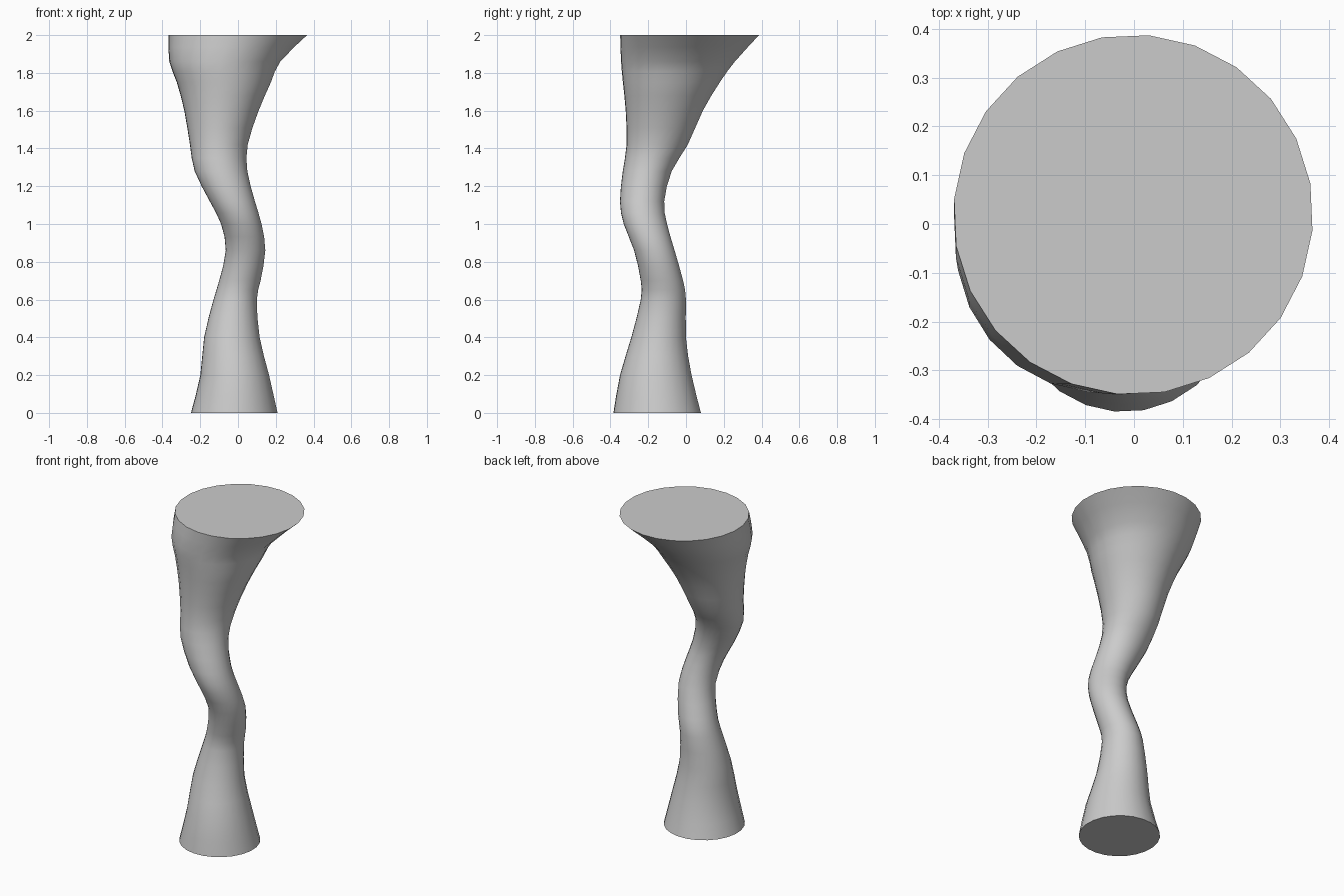
import bpy, bmesh, math

if "Cube" in bpy.data.objects:
    bpy.data.objects.remove(bpy.data.objects["Cube"])

SIDES = 24
# Sections: height, left and right limits in x, front and back limits in y
SECTIONS = [
    (0.0, -0.25, 0.21, -0.385, 0.08),
    (0.2, -0.20, 0.165, -0.35, 0.03),
    (0.4, -0.18, 0.115, -0.29, 0.0),
    (0.6, -0.13, 0.10, -0.24, 0.0),
    (0.7, -0.10, 0.12, -0.24, -0.015),
    (0.86, -0.065, 0.145, -0.275, -0.06),
    (1.0, -0.09, 0.125, -0.33, -0.10),
    (1.12, -0.15, 0.09, -0.35, -0.115),
    (1.28, -0.23, 0.05, -0.335, -0.075),
    (1.42, -0.255, 0.052, -0.315, 0.01),
    (1.6, -0.285, 0.11, -0.32, 0.09),
    (1.75, -0.325, 0.175, -0.335, 0.18),
    (1.86, -0.365, 0.225, -0.345, 0.26),
    (2.0, -0.37, 0.367, -0.35, 0.388),
]

# Plain grey
grey = bpy.data.materials.new("plain grey")
grey.use_nodes = True
color = (0.6, 0.6, 0.6, 1)
grey.diffuse_color = color
grey.node_tree.nodes["Principled BSDF"].inputs["Base Color"].default_value = color


def ring(bm, z, x0, x1, y0, y1):
    verts = []
    for i in range(SIDES):
        a = 2 * math.pi * i / SIDES - math.radians(5)
        verts.append(bm.verts.new(((x0 + x1) / 2 + (x1 - x0) / 2 * math.cos(a),
                                   (y0 + y1) / 2 + (y1 - y0) / 2 * math.sin(a), z)))
    return verts


def midway(s, k):
    # Smooth section halfway between section k and the next
    p, n = s[max(k - 1, 0)], s[min(k + 2, len(s) - 1)]
    return [(a + b) / 2 + ((a + b) / 2 - (c + d) / 2) / 8
            for a, b, c, d in zip(s[k], s[k + 1], p, n)]


# Swaying column lofted through the sections
sections = []
for k, s in enumerate(SECTIONS):
    sections.append(s)
    if k + 1 < len(SECTIONS):
        sections.append(midway(SECTIONS, k))

bm = bmesh.new()
rings = [ring(bm, *s) for s in sections]
for low, high in zip(rings, rings[1:]):
    for i in range(SIDES):
        j = (i + 1) % SIDES
        bm.faces.new((low[i], low[j], high[j], high[i]))
# Flat end caps
bm.faces.new(rings[0][::-1])
bm.faces.new(rings[-1])

mesh = bpy.data.meshes.new("twisted_column")
bm.to_mesh(mesh)
bm.free()
mesh.materials.append(grey)
column = bpy.data.objects.new("twisted_column", mesh)
bpy.context.collection.objects.link(column)

bpy.ops.object.select_all(action="DESELECT")
column.select_set(True)
bpy.context.view_layer.objects.active = column
bpy.ops.object.shade_smooth_by_angle(angle=math.radians(35))
